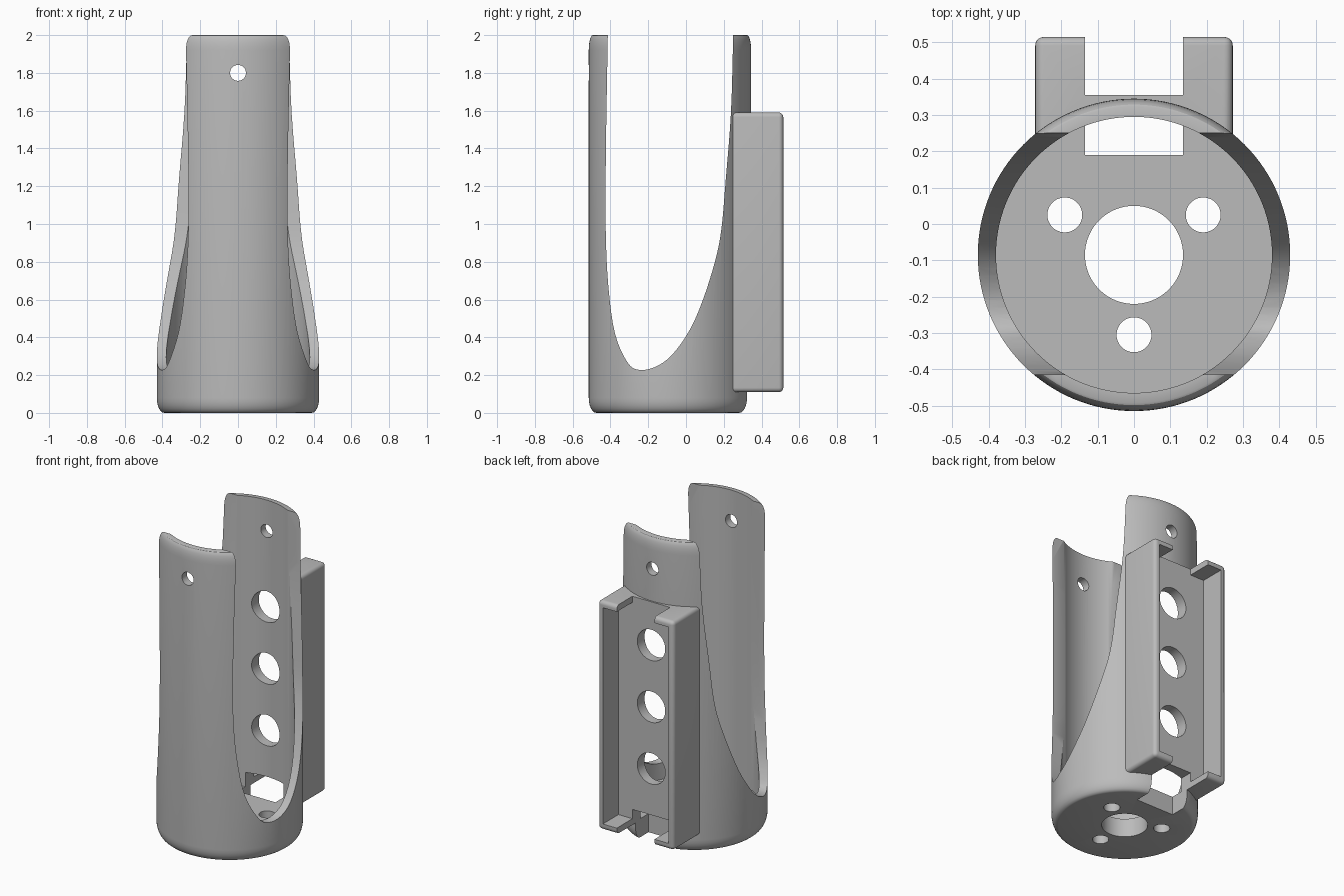
import bpy, bmesh, math
from mathutils import Matrix, Vector

if "Cube" in bpy.data.objects:
    bpy.data.objects.remove(bpy.data.objects["Cube"], do_unlink=True)

AXIS_Y = -0.085          # tube axis
OUTER, INNER, FLOOR = 0.43, 0.38, 0.12

grey = bpy.data.materials.new("plain_grey")
grey.use_nodes = True
grey.diffuse_color = (0.5, 0.5, 0.5, 1)
grey.node_tree.nodes["Principled BSDF"].inputs["Base Color"].default_value = (0.5, 0.5, 0.5, 1)


def add_object(name, bm):
    bmesh.ops.recalc_face_normals(bm, faces=bm.faces[:])
    mesh = bpy.data.meshes.new(name)
    bm.to_mesh(mesh)
    bm.free()
    mesh.materials.append(grey)
    obj = bpy.data.objects.new(name, mesh)
    bpy.context.collection.objects.link(obj)
    return obj


def box(name, x, y, z, bevel=0):
    """Box from -x to x, with (low, high) pairs for y and z."""
    bm = bmesh.new()
    bmesh.ops.create_cube(bm, size=1)
    bmesh.ops.scale(bm, vec=(2 * x, y[1] - y[0], z[1] - z[0]), verts=bm.verts)
    bmesh.ops.translate(bm, vec=(0, sum(y) / 2, sum(z) / 2), verts=bm.verts)
    if bevel:
        bmesh.ops.bevel(bm, geom=bm.edges[:], offset=bevel, segments=5,
                        profile=0.5, affect='EDGES')
    return add_object(name, bm)


def cylinder(name, radius, length, centre, along_y=False, sides=48):
    bm = bmesh.new()
    bmesh.ops.create_cone(bm, cap_ends=True, segments=sides, radius1=radius,
                          radius2=radius, depth=length)
    if along_y:
        bmesh.ops.rotate(bm, matrix=Matrix.Rotation(math.pi / 2, 3, 'X'), verts=bm.verts)
    bmesh.ops.translate(bm, vec=centre, verts=bm.verts)
    return add_object(name, bm)


def lathe(name, profile, sides=128):
    bm = bmesh.new()
    rings = []
    for i in range(sides):
        a = 2 * math.pi * i / sides
        rings.append([bm.verts.new((r * math.sin(a), AXIS_Y + r * math.cos(a), z))
                      for r, z in profile])
    n = len(profile)
    for i in range(sides):
        p, q = rings[i], rings[(i + 1) % sides]
        for j in range(n):
            k = (j + 1) % n
            bm.faces.new((p[j], p[k], q[k], q[j]))
    return add_object(name, bm)


def combine(target, tool, operation='DIFFERENCE'):
    """Apply a boolean and remove the tool."""
    mod = target.modifiers.new("combine", 'BOOLEAN')
    mod.operation, mod.object, mod.solver = operation, tool, 'EXACT'
    bpy.context.view_layer.update()
    graph = bpy.context.evaluated_depsgraph_get()
    mesh = bpy.data.meshes.new_from_object(target.evaluated_get(graph))
    target.modifiers.clear()
    target.data = mesh
    bpy.data.objects.remove(tool, do_unlink=True)


def round_edge(radial, height, z, direction, steps=6):
    """Quarter ellipse between the outer wall and an end of the tube."""
    pts = []
    for i in range(steps + 1):
        t = math.pi / 2 * i / steps
        pts.append((OUTER - radial * (1 - math.sin(t)), z + direction * height * (1 - math.cos(t))))
    return pts


# Tube with floor, central hole and rounded ends
profile = [(0.135, 0)] + round_edge(0.04, 0.08, 0, 1)
profile += round_edge(0.022, 0.08, 2, -1)[::-1]
profile += [(INNER, 2), (INNER, FLOOR), (0.135, FLOOR)]
holder = lathe("holder", profile)

# Rear tray with a recess and open-ended flanges
tray = box("tray", 0.272, (0.215, 0.515), (0.11, 1.59), bevel=0.024)
combine(tray, box("recess", 0.235, (0.355, 0.7), (0.15, 1.55)))
combine(tray, box("flange_gap", 0.135, (0.355, 0.7), (0, 1.8)))
combine(tray, cylinder("bore", INNER + 0.005, 4, (0, AXIS_Y, 1), sides=128))
combine(holder, tray, 'UNION')

# Side openings, one smooth outline cut straight through
outline = [(0.25, 2.0), (0.238, 1.59), (0.21, 1.23), (0.187, 0.97), (0.153, 0.8),
           (0.09, 0.6), (0.02, 0.44), (-0.074, 0.307), (-0.164, 0.243),
           (-0.25, 0.228), (-0.31, 0.268), (-0.376, 0.42), (-0.411, 0.67),
           (-0.425, 0.97), (-0.424, 1.39), (-0.414, 2.0)]


def smooth_path(points, steps=4):
    pts = [Vector(p) for p in points]
    pts = [2 * pts[0] - pts[1]] + pts + [2 * pts[-1] - pts[-2]]
    path = []
    for a, b, c, d in zip(pts, pts[1:], pts[2:], pts[3:]):
        for i in range(steps):
            t = i / steps
            path.append(0.5 * (2 * b + (c - a) * t + (2 * a - 5 * b + 4 * c - d) * t ** 2
                               + (3 * b - a - 3 * c + d) * t ** 3))
    return path + [pts[-2]]


bm = bmesh.new()
path = smooth_path(outline)
path = [Vector((path[0].x, 2.2))] + path + [Vector((path[-1].x, 2.2))]
face = bm.faces.new([bm.verts.new((-1, p.x, p.y)) for p in path])
side = bmesh.ops.extrude_face_region(bm, geom=[face])
bmesh.ops.translate(bm, vec=(2, 0, 0),
                    verts=[v for v in side["geom"] if isinstance(v, bmesh.types.BMVert)])
combine(holder, add_object("side_opening", bm))

# Slot through the rear of the floor
combine(holder, box("floor_slot", 0.135, (0.19, 0.7), (-0.1, 0.21)))

# Small cross hole, rear holes and floor holes
combine(holder, cylinder("cross_hole", 0.042, 3, (0, 0, 1.8), along_y=True))
for z in (0.51, 0.91, 1.31):
    combine(holder, cylinder("rear_hole", 0.1, 0.6, (0, 0.4, z), along_y=True))
for i in range(3):
    a = math.radians(-90 + 120 * i)
    combine(holder, cylinder("floor_hole", 0.048, 0.6,
                             (0.22 * math.cos(a), AXIS_Y + 0.22 * math.sin(a), 0)))

bpy.ops.object.select_all(action='DESELECT')
holder.select_set(True)
bpy.context.view_layer.objects.active = holder
bpy.ops.object.shade_smooth_by_angle(angle=math.radians(30))
